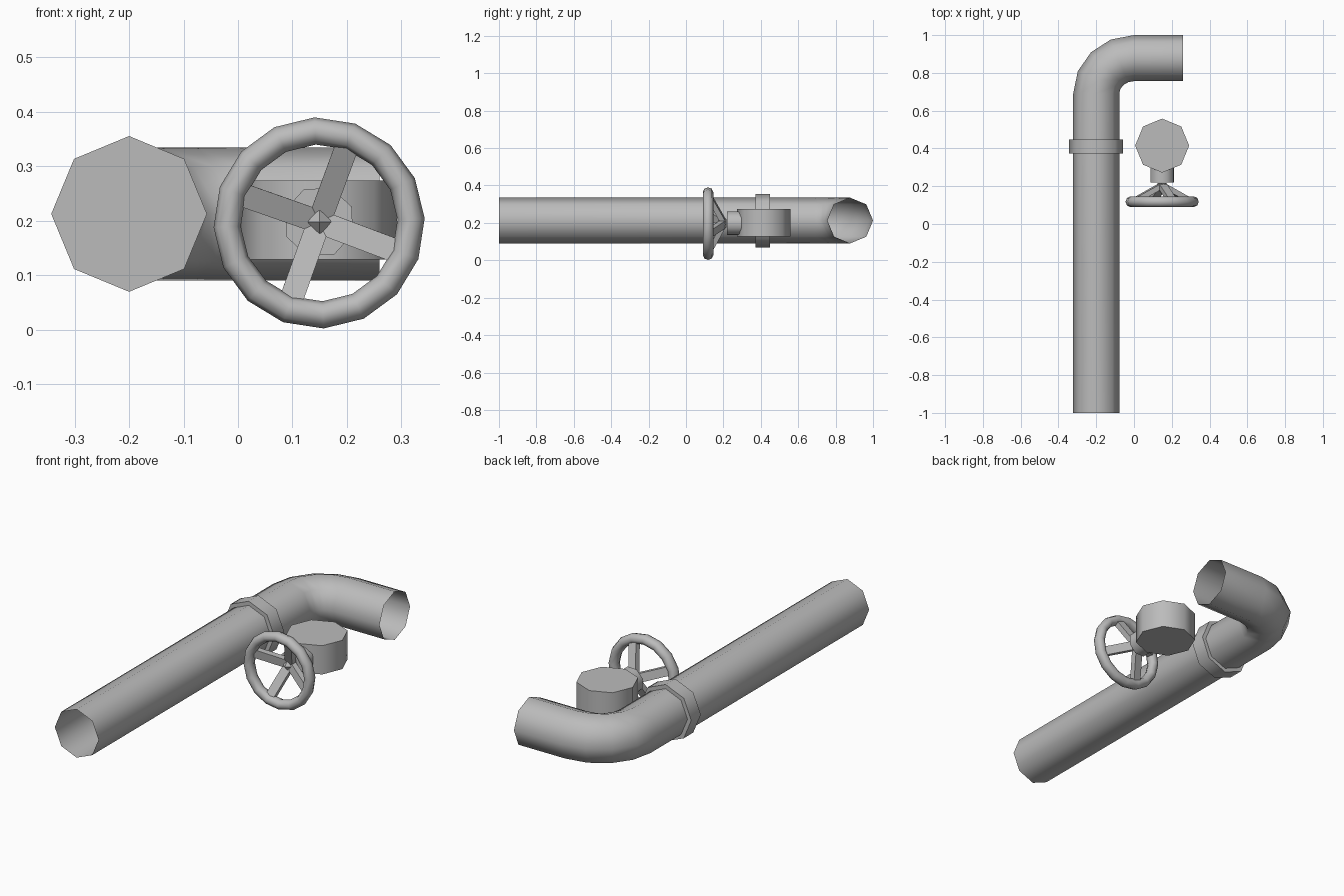
import bpy, bmesh, math
from mathutils import Vector, Matrix

if "Cube" in bpy.data.objects:
    bpy.data.objects.remove(bpy.data.objects["Cube"], do_unlink=True)

metal = bpy.data.materials.new("grey_metal")
metal.use_nodes = True
GREY = (0.5, 0.5, 0.5, 1)
metal.diffuse_color = GREY
metal.node_tree.nodes["Principled BSDF"].inputs["Base Color"].default_value = GREY

TILT = math.radians(-20)
WHEEL = Vector((0.149, 0.118, 0.196))
HUB = Vector((0.149, 0.205, 0.198))


def finish(name, bm, smooth=True):
    bmesh.ops.recalc_face_normals(bm, faces=bm.faces)
    mesh = bpy.data.meshes.new(name)
    bm.to_mesh(mesh)
    bm.free()
    mesh.materials.append(metal)
    obj = bpy.data.objects.new(name, mesh)
    bpy.context.collection.objects.link(obj)
    if smooth:
        bpy.ops.object.select_all(action="DESELECT")
        obj.select_set(True)
        bpy.context.view_layer.objects.active = obj
        bpy.ops.object.shade_smooth_by_angle(angle=math.radians(60))
    return obj


def sweep(name, rings, closed=False):
    """Skin rings of points; closed joins the last ring to the first."""
    bm = bmesh.new()
    loops = [[bm.verts.new(p) for p in ring] for ring in rings]
    pairs = list(zip(loops, loops[1:])) + ([(loops[-1], loops[0])] if closed else [])
    for a, b in pairs:
        for i in range(len(a)):
            j = (i + 1) % len(a)
            bm.faces.new((a[i], a[j], b[j], b[i]))
    return finish(name, bm)


def drum(name, centre, radius, depth, axis, spin=0.0, tip=None):
    """Capped eight-sided cylinder along the given axis."""
    bm = bmesh.new()
    turn = Matrix.Rotation(math.pi / 2, 4, "X") if axis == "Y" else Matrix()
    bmesh.ops.create_cone(bm, cap_ends=True, segments=8, radius1=radius,
                          radius2=radius if tip is None else tip, depth=depth,
                          matrix=Matrix.Translation(centre) @ turn @ Matrix.Rotation(spin, 4, "Z"))
    return finish(name, bm)


# Open pipe: straight run, elbow, short outlet
path = [(Vector((-0.2, -1, 0.2125)), 0)]
for k in range(5):
    a = k * math.pi / 8
    path.append((Vector((-0.2 * math.cos(a), 0.69 + 0.188 * math.sin(a), 0.2125)), a))
path.append((Vector((0.26, 0.878, 0.2125)), math.pi / 2))
rings = []
for p, a in path:
    side = Vector((-math.cos(a), math.sin(a), 0))
    rings.append([p + 0.122 * (side * math.cos(t) + Vector((0, 0, math.sin(t))))
                  for t in [i * math.pi / 4 for i in range(8)]])
sweep("pipe", rings)

# Collar, valve body and neck
drum("pipe_collar", (-0.2, 0.41, 0.2125), 0.143, 0.076, "Y")
drum("valve_body", (0.149, 0.415, 0.201), 0.143, 0.145, "Z")
drum("valve_neck", (0.149, 0.265, 0.198), 0.066, 0.09, "Y", TILT)

# Handwheel rim
rim = []
for i in range(16):
    a = TILT + i * math.tau / 16
    out = Vector((math.cos(a), 0, math.sin(a)))
    rim.append([WHEEL + out * (0.169 + 0.025 * math.cos(t)) + Vector((0, 0.028 * math.sin(t), 0))
                for t in [j * math.tau / 8 for j in range(8)]])
sweep("handwheel_rim", rim, closed=True)

# Four sloping spokes
for i in range(4):
    a = TILT + i * math.pi / 2
    end = WHEEL + 0.165 * Vector((math.cos(a), 0, math.sin(a)))
    along = (end - HUB).normalized()
    across = Vector((-math.sin(a), 0, math.cos(a)))
    thick = along.cross(across)
    frame = Matrix((along, across, thick)).transposed().to_4x4()
    bm = bmesh.new()
    bmesh.ops.create_cube(bm, size=1, matrix=Matrix.Translation((HUB + end) / 2) @ frame
                          @ Matrix.Diagonal(((end - HUB).length, 0.043, 0.028, 1)))
    finish("handwheel_spoke_%d" % (i + 1), bm, smooth=False)

# Small pointed hub nut
bm = bmesh.new()
bmesh.ops.create_uvsphere(bm, u_segments=4, v_segments=2, radius=0.023,
                          matrix=Matrix.Translation((0.15, 0.18, 0.198)))
finish("hub_nut", bm, smooth=False)
